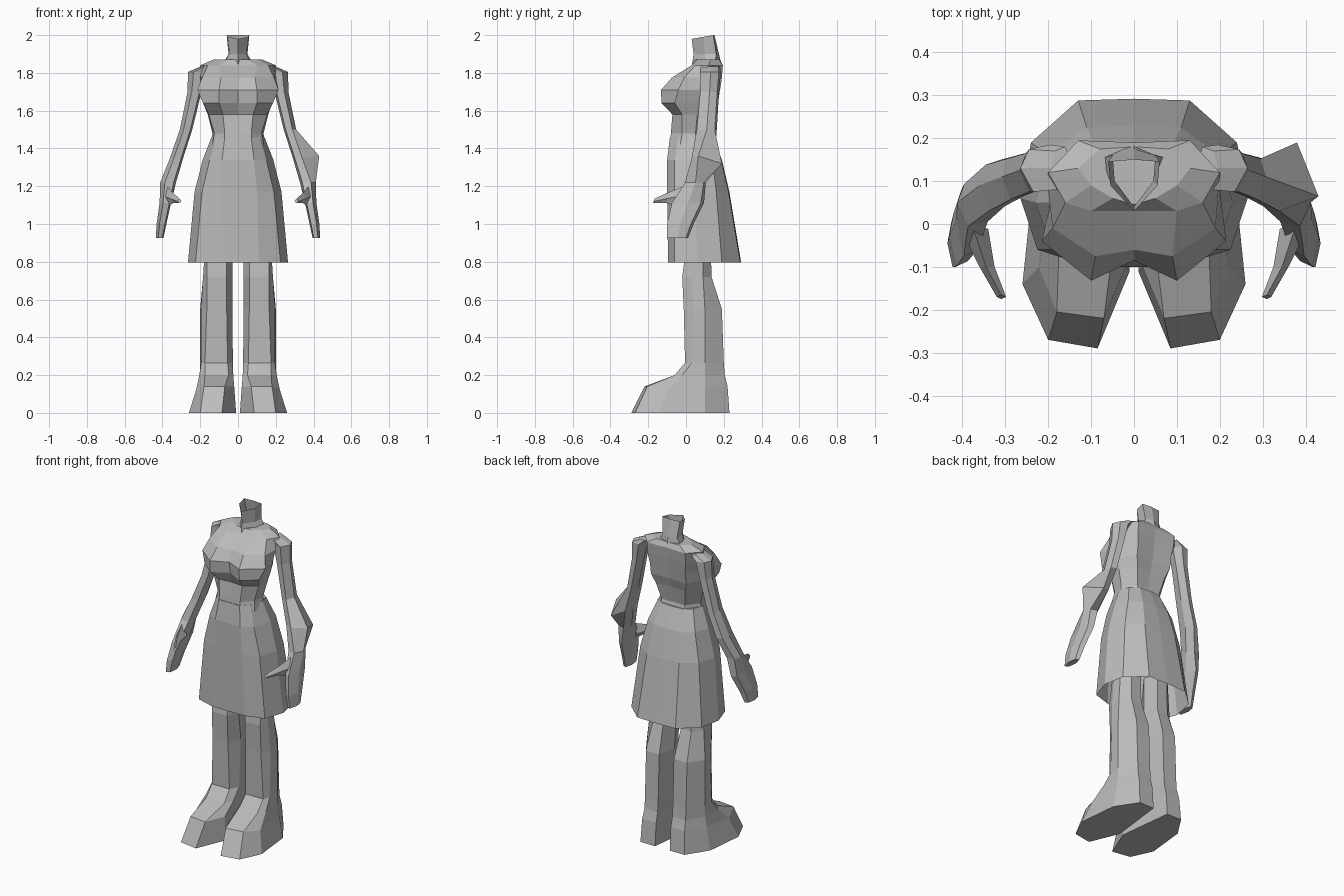
import bpy, bmesh
from mathutils import Vector

grey = bpy.data.materials.new("plain grey")
grey.diffuse_color = (0.5, 0.5, 0.5, 1)


def loft(name, rings, cap_start=True, cap_end=True):
    """Skin a list of equal-length closed rings into one flat-shaded object."""
    bm = bmesh.new()
    rows = [[bm.verts.new(p) for p in r] for r in rings]
    n = len(rows[0])
    for a, b in zip(rows, rows[1:]):
        for i in range(n):
            j = (i + 1) % n
            bm.faces.new((a[i], a[j], b[j], b[i]))
    if cap_start:
        bm.faces.new(rows[0][::-1])
    if cap_end:
        bm.faces.new(rows[-1])
    bmesh.ops.recalc_face_normals(bm, faces=bm.faces)
    me = bpy.data.meshes.new(name)
    bm.to_mesh(me)
    bm.free()
    me.materials.append(grey)
    ob = bpy.data.objects.new(name, me)
    bpy.context.collection.objects.link(ob)
    return ob


def mirrored_ring(z, half, tilt=0.0):
    """Half outline from front centre to back centre, completed across x = 0."""
    full = half + [(-x, y) for x, y in half[-2:0:-1]]
    return [(x, y, z + tilt * y) for x, y in full]


# Torso: waist, under-bust, bust, chest, shoulders, neck base
torso = [
    (1.42, [(0, -.085), (.08, -.085), (.135, -.03), (.145, .05), (.08, .14), (0, .14)]),
    (1.48, [(0, -.08), (.07, -.08), (.125, -.02), (.135, .05), (.08, .125), (0, .125)]),
    (1.58, [(0, -.065), (.08, -.072), (.155, -.02), (.16, .06), (.10, .15), (0, .14)]),
    (1.64, [(0, -.075), (.10, -.13), (.185, -.06), (.18, .06), (.12, .17), (0, .16)]),
    (1.71, [(0, -.085), (.10, -.132), (.215, -.04), (.19, .07), (.12, .18), (0, .17)]),
    (1.775, [(0, -.06), (.09, -.075), (.19, -.01), (.20, .08), (.13, .19), (0, .18)]),
    (1.84, [(0, .03), (.10, .03), (.16, .05), (.20, .12), (.13, .195), (0, .19)]),
    (1.87, [(0, .045), (.05, .06), (.10, .09), (.13, .13), (.08, .175), (0, .18)]),
]
loft("torso", [mirrored_ring(z, h) for z, h in torso])

# Neck: open-topped, wedge-shaped at the front
neck = [
    (1.83, .0, [(0, .03), (.07, .10), (.09, .15), (0, .19)]),
    (1.90, .0, [(0, .04), (.045, .10), (.05, .16), (0, .175)]),
    (1.975, .17, [(0, .03), (.055, .09), (.06, .145), (0, .15)]),
]
loft("neck", [mirrored_ring(z, h, t) for z, t, h in neck], True, False)

# Skirt: open at the hem, flaring toward the back
skirt = [
    (.795, [(0, -.095), (.11, -.095), (.225, -.06), (.265, .06), (.24, .19), (.13, .288), (0, .292)]),
    (1.17, [(0, -.10), (.10, -.10), (.19, -.06), (.23, .05), (.20, .16), (.11, .225), (0, .23)]),
    (1.34, [(0, -.10), (.085, -.10), (.15, -.06), (.187, .05), (.16, .14), (.09, .185), (0, .19)]),
    (1.46, [(0, -.085), (.07, -.085), (.115, -.04), (.14, .04), (.12, .10), (.07, .135), (0, .14)]),
]
loft("skirt", [mirrored_ring(z, h) for z, h in skirt], False, True)

# Legs with feet: sole, toe cap, instep, ankle, then the shaft
foot = [
    [(.20, -.27, 0), (.085, -.29, 0), (.01, -.11, 0), (.05, .23, 0), (.15, .23, 0), (.235, .10, 0), (.26, -.14, 0)],
    [(.18, -.205, .14), (.07, -.22, .14), (.02, -.10, .14), (.05, .22, .14), (.145, .22, .14), (.21, .10, .14),
     (.222, -.10, .12)],
    [(.175, -.06, .20), (.05, -.06, .20), (.025, -.01, .20), (.05, .205, .20), (.14, .205, .20), (.20, .10, .20),
     (.205, -.02, .20)],
]
shaft = [
    (.265, [(.175, -.005), (.055, -.005), (.027, .05), (.05, .20), (.14, .20), (.20, .10), (.195, .03)]),
    (.55, [(.165, -.012), (.06, -.012), (.03, .07), (.05, .19), (.14, .19), (.20, .10), (.195, .04)]),
    (.72, [(.165, -.02), (.06, -.02), (.03, .05), (.06, .135), (.13, .135), (.185, .09), (.185, .03)]),
    (.95, [(.16, .01), (.06, .01), (.03, .05), (.06, .13), (.13, .13), (.17, .09), (.17, .04)]),
]
leg_rings = foot + [[(x, y, z) for x, y in pts] for z, pts in shaft]

# Arms: centre x, y, z, half width, half depth from shoulder to fingertips
arm = [
    (.17, .13, 1.835, .025, .05), (.215, .13, 1.805, .05, .055), (.23, .125, 1.70, .037, .05),
    (.275, .11, 1.50, .033, .053), (.325, .09, 1.35, .035, .06), (.37, .05, 1.22, .042, .055),
    (.385, .01, 1.11, .03, .085), (.405, -.03, 1.0, .026, .07), (.415, -.045, .925, .02, .055),
]
section = [(1, 0), (.6, .8), (-.4, 1), (-1, .2), (-.7, -.8), (.4, -1)]
thumb = [
    [(.375, -.01, 1.20), (.40, -.02, 1.15), (.375, -.03, 1.09), (.34, -.01, 1.14)],
    [(.345, -.10, 1.165), (.36, -.10, 1.135), (.345, -.10, 1.11), (.325, -.10, 1.135)],
    [(.31, -.165, 1.135), (.32, -.17, 1.12), (.31, -.175, 1.11), (.298, -.17, 1.12)],
]

for side, s in (("left", 1), ("right", -1)):
    def flip(rings):
        return [[(s * x, y, z) for x, y, z in r] for r in rings]

    arm_rings = [[(cx + hx * u, cy + hy * v, cz) for u, v in section] for cx, cy, cz, hx, hy in arm]
    if s > 0:
        # Flared elbow on one sleeve only
        arm_rings[4][0] = (.43, .065, 1.36)
        arm_rings[4][1] = (.38, .19, 1.32)
    loft(side + "_leg", flip(leg_rings))
    loft(side + "_arm", flip(arm_rings))
    loft(side + "_thumb", flip(thumb))
